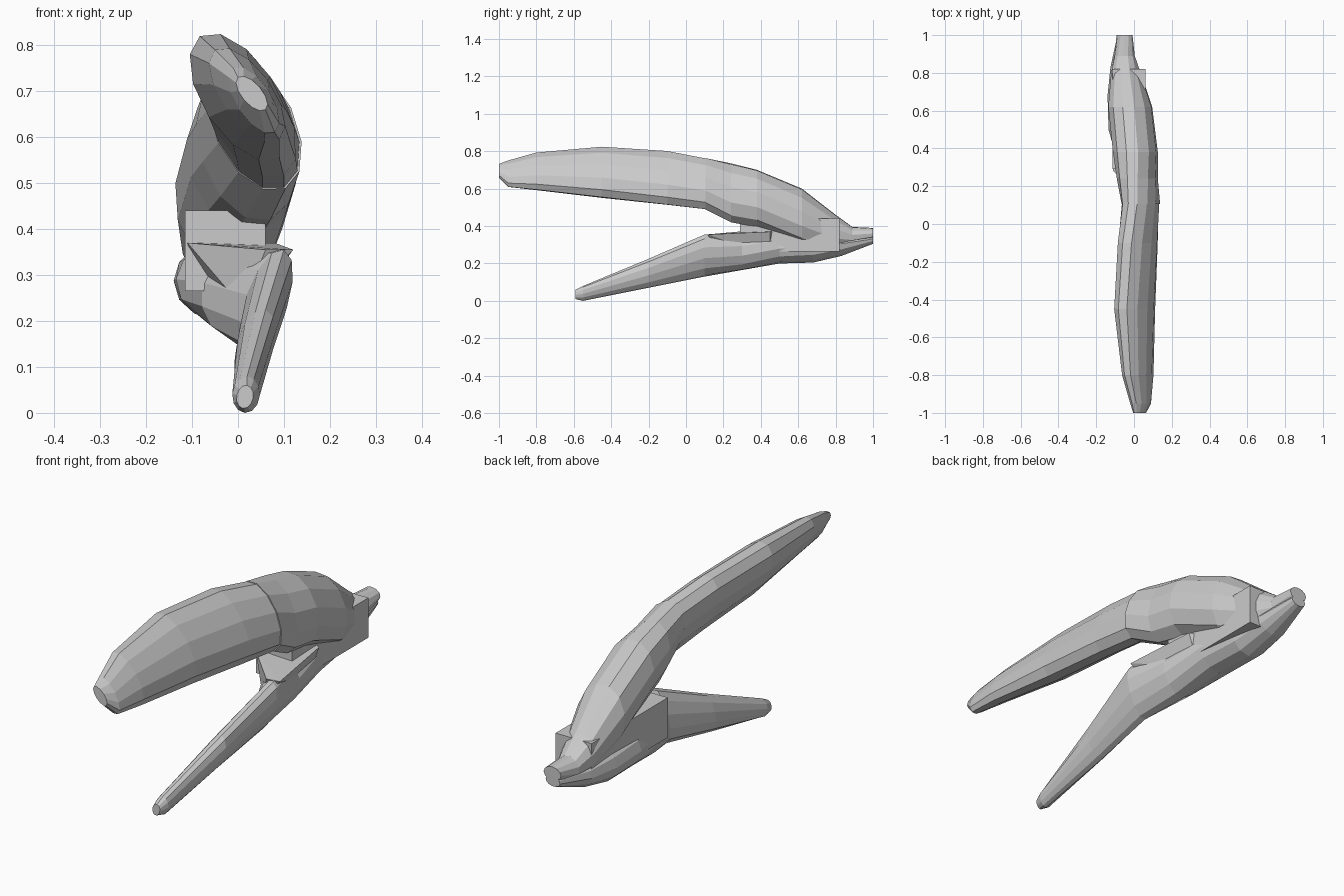
import bpy, bmesh, math
from mathutils import Vector


def finish(name, bm):
    bmesh.ops.recalc_face_normals(bm, faces=bm.faces)
    mesh = bpy.data.meshes.new(name)
    bm.to_mesh(mesh)
    bm.free()
    obj = bpy.data.objects.new(name, mesh)
    bpy.context.collection.objects.link(obj)
    return obj


def loft(name, sections, sides=12):
    """Each section: y, top x, top z, bottom x, bottom z, half width."""
    bm = bmesh.new()
    rings = []
    for y, xt, zt, xb, zb, w in sections:
        mid = Vector(((xt + xb) / 2, y, (zt + zb) / 2))
        up = Vector(((xt - xb) / 2, 0, (zt - zb) / 2))
        side = Vector((up.z, 0, -up.x)).normalized() * w
        ring = []
        for i in range(sides):
            a = math.tau * i / sides
            ring.append(bm.verts.new(mid + up * math.cos(a) + side * math.sin(a)))
        rings.append(ring)
    for a, b in zip(rings, rings[1:]):
        for i in range(sides):
            j = (i + 1) % sides
            bm.faces.new((a[i], a[j], b[j], b[i]))
    bm.faces.new(rings[0])
    bm.faces.new(rings[-1])
    return finish(name, bm)


def hull(name, points):
    bm = bmesh.new()
    for p in points:
        bm.verts.new(p)
    bmesh.ops.convex_hull(bm, input=bm.verts)
    return finish(name, bm)


# Upper arm, front half
loft("upper_front", [
    (-1.00, 0.00, 0.73, 0.06, 0.66, 0.022),
    (-0.95, -0.01, 0.75, 0.08, 0.61, 0.038),
    (-0.80, -0.05, 0.79, 0.09, 0.595, 0.055),
    (-0.45, -0.083, 0.82, 0.09, 0.555, 0.08),
    (-0.10, -0.06, 0.80, 0.10, 0.515, 0.083),
    (0.11, -0.03, 0.76, 0.10, 0.49, 0.085)])

# Upper arm, rear half narrowing to the stem
loft("upper_rear", [
    (0.105, -0.03, 0.763, 0.103, 0.488, 0.088),
    (0.24, -0.035, 0.735, 0.07, 0.42, 0.10),
    (0.38, -0.04, 0.70, 0.055, 0.395, 0.115),
    (0.62, -0.06, 0.60, 0.02, 0.30, 0.115),
    (0.80, -0.065, 0.46, -0.02, 0.27, 0.08),
    (0.89, -0.06, 0.395, -0.04, 0.29, 0.055),
    (1.00, -0.05, 0.39, -0.05, 0.33, 0.042)])

# Lower arm
loft("lower_arm", [
    (-0.59, 0.02, 0.06, 0.01, 0.01, 0.018),
    (-0.55, 0.02, 0.08, 0.015, 0.00, 0.03),
    (-0.20, 0.06, 0.225, 0.015, 0.07, 0.04),
    (0.10, 0.10, 0.355, 0.025, 0.13, 0.046),
    (0.30, 0.03, 0.36, -0.02, 0.165, 0.085),
    (0.50, -0.03, 0.37, -0.04, 0.20, 0.10),
    (0.68, -0.05, 0.37, -0.05, 0.205, 0.09),
    (0.83, -0.06, 0.36, -0.05, 0.24, 0.07),
    (1.00, -0.055, 0.35, -0.05, 0.305, 0.035)])

# Flat web on the inner side of the lower arm
hull("lower_web", [
    (-0.11, 0.28, 0.37), (0.06, 0.11, 0.355), (0.01, 0.16, 0.23),
    (0.12, 0.12, 0.355), (-0.11, 0.55, 0.37), (0.08, 0.45, 0.37),
    (-0.08, 0.5, 0.24), (0.03, 0.45, 0.23)])

# Square hinge block between the arms
x, y, z = (-0.115, 0.06), (0.29, 0.82), (0.265, 0.44)
hull("hinge_block", [(a, b, c) for a in x for b in y for c in z])
